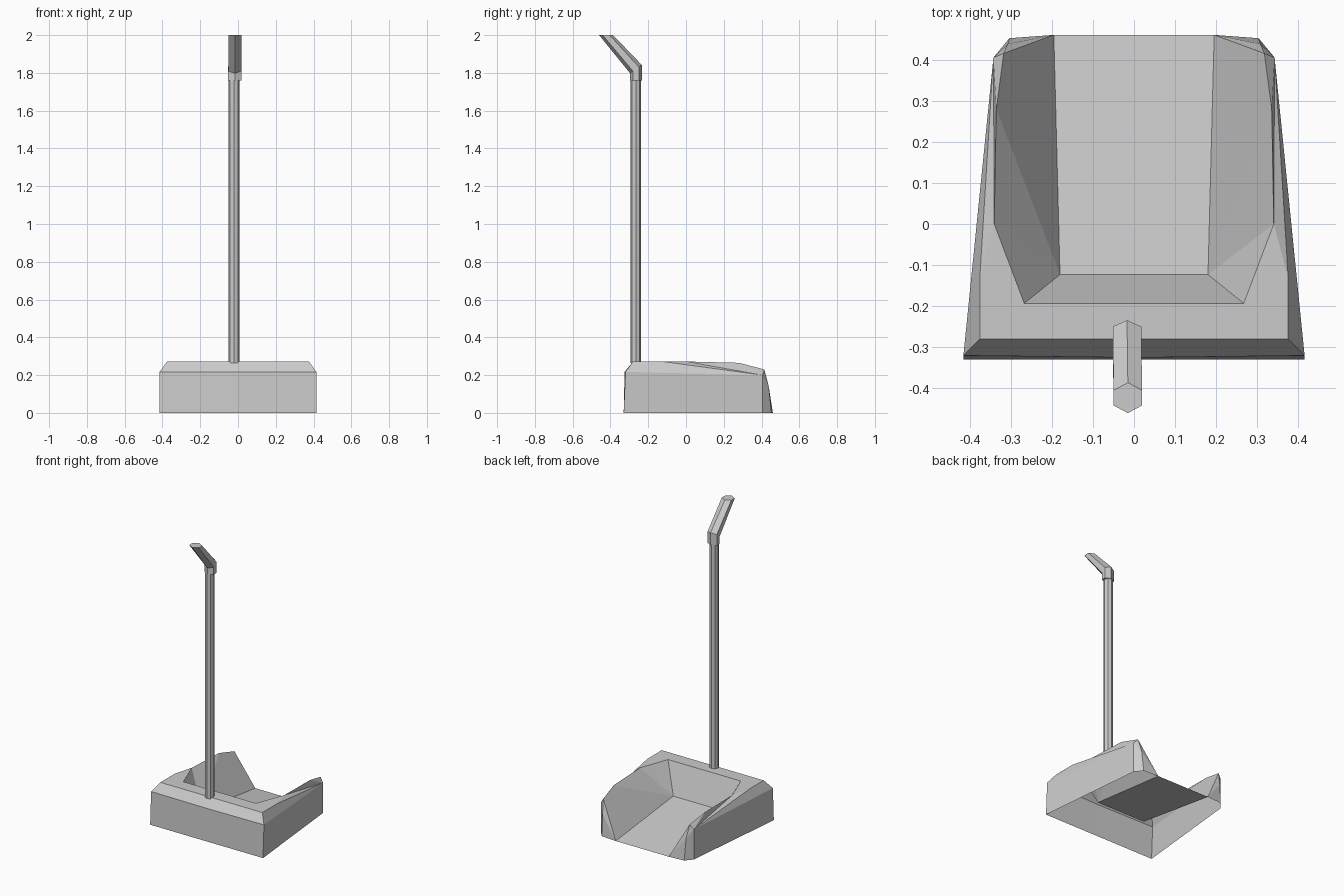
import bpy, bmesh, math

if "Cube" in bpy.data.objects:
    bpy.data.objects.remove(bpy.data.objects["Cube"])


def make_object(name, verts, faces):
    mesh = bpy.data.meshes.new(name)
    mesh.from_pydata(verts, [], faces)
    bm = bmesh.new()
    bm.from_mesh(mesh)
    bmesh.ops.recalc_face_normals(bm, faces=bm.faces)
    bm.to_mesh(mesh)
    bm.free()
    obj = bpy.data.objects.new(name, mesh)
    bpy.context.collection.objects.link(obj)
    return obj


def loft(name, rings):
    """Join equal-sided rings of points and cap both ends."""
    n = len(rings[0])
    verts = [p for ring in rings for p in ring]
    faces = [(k * n + i, k * n + (i + 1) % n, (k + 1) * n + (i + 1) % n, (k + 1) * n + i)
             for k in range(len(rings) - 1) for i in range(n)]
    faces += [tuple(range(n))[::-1], tuple(range(len(verts) - n, len(verts)))]
    return make_object(name, verts, faces)


def ring(n, cx, cy, z, rx, ry, tilt=0.0):
    """Ring with a point at the front; tilt raises the rear and lowers the front."""
    pts = []
    for i in range(n):
        a = -math.pi / 2 + 2 * math.pi * i / n
        pts.append((cx + rx * math.cos(a), cy + ry * math.sin(a), z + tilt * math.sin(a)))
    return pts


# Pan: right half of a thin shell, open underneath, mirrored across x = 0
P = {
    "c0": (0, -.33, 0), "c1": (0, -.325, .217), "c2": (0, -.28, .273),
    "ci": (0, -.193, .273), "cf": (0, -.123, .08), "ct": (0, .46, 0),
    "a0": (.415, -.33, 0), "a1": (.415, -.32, .217),      # outer front corner
    "r0": (.375, -.28, .273), "r1": (.375, -.13, .273),   # rim
    "r2": (.34, 0, .272), "r3": (.335, .28, .265), "r4": (.317, .415, .23),
    "s": (.342, .405, .2), "e0": (.342, .405, 0),         # end of the side wall
    "e1": (.303, .452, 0), "m": (.307, .438, .14), "t": (.195, .46, 0),
    "i": (.267, -.193, .273), "f": (.18, -.123, .08),     # inner basin
}
FACES = ["c0 a0 a1 c1", "c1 a1 r0 c2", "c2 r0 r1 r2 i ci",
         "a0 e0 s a1", "a1 s r1 r0", "s r2 r1", "s r3 r2", "s r4 r3",
         "e0 e1 m s", "s m r4", "e1 t m", "t r4 m",
         "t f r3 r4", "f r2 r3", "f i r2", "ci i f cf", "cf f t ct"]
keys = list(P)
pan = make_object("pan", list(P.values()),
                  [[keys.index(k) for k in f.split()] for f in FACES])
mirror = pan.modifiers.new("mirror", 'MIRROR')
mirror.use_clip = True

# Pole
loft("pole", [ring(8, -.021, -.266, z, .029, .028) for z in (.265, 1.78)])

# Bent grip at the top of the pole
loft("grip", [ring(6, -.017, -.265, 1.76, .040, .031),
              ring(6, -.017, -.265, 1.82, .040, .031, .022),
              ring(6, -.015, -.423, 2.0, .040, .037)])
